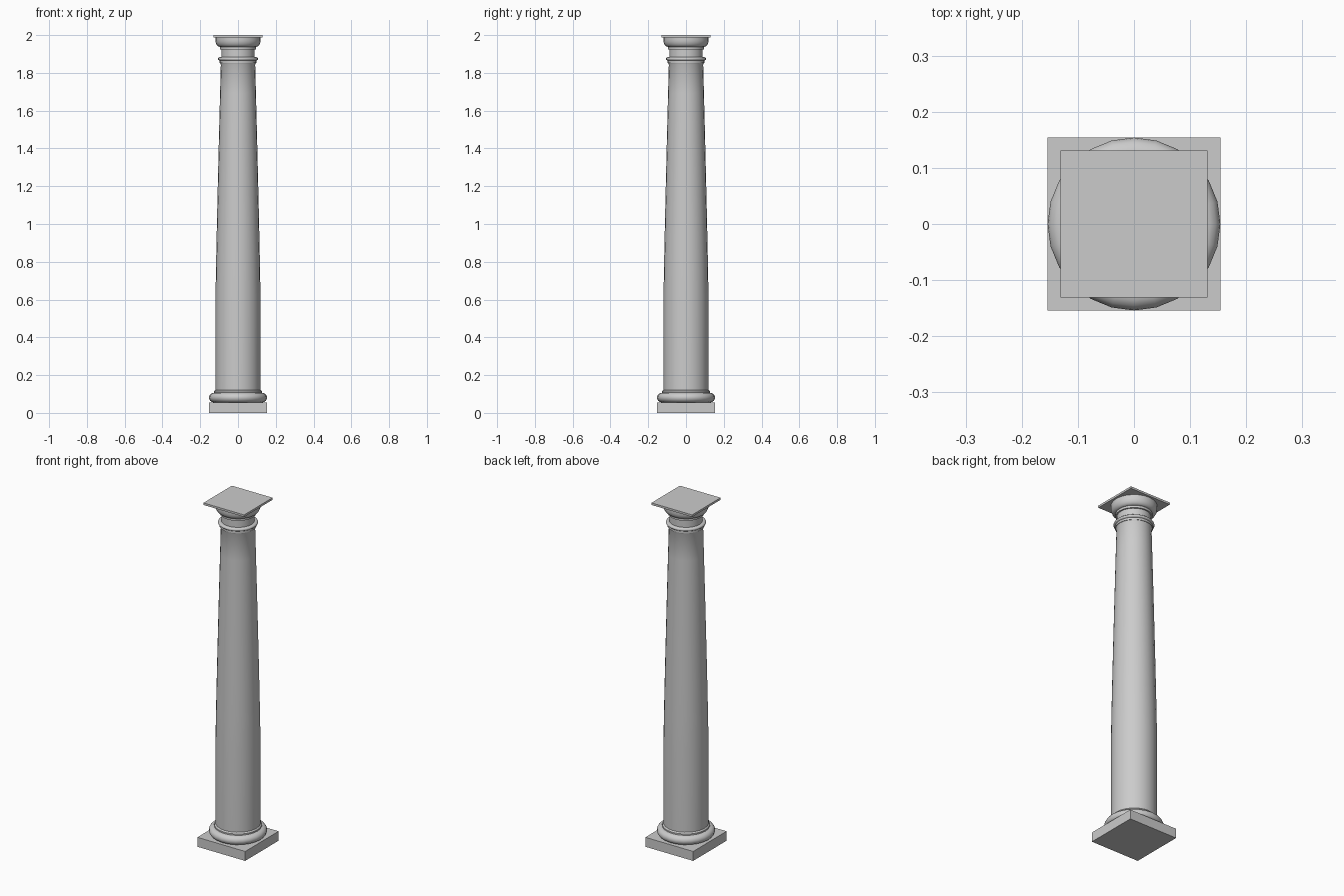
import bpy, math

if "Cube" in bpy.data.objects:
    bpy.data.objects.remove(bpy.data.objects["Cube"])

SIDES = 24


def slab(name, half, z0, z1):
    bpy.ops.mesh.primitive_cube_add(size=1, location=(0, 0, (z0 + z1) / 2))
    ob = bpy.context.object
    ob.name = name
    ob.scale = (2 * half, 2 * half, z1 - z0)
    bpy.ops.object.transform_apply(location=True, scale=True)
    return ob


def arc(r, z, rad_r, rad_z, a0, a1, n=8):
    """Elliptical arc of (radius, height) points, angles in degrees."""
    angles = [math.radians(a0 + (a1 - a0) * i / n) for i in range(n + 1)]
    return [(r + rad_r * math.cos(a), z + rad_z * math.sin(a)) for a in angles]


def turned(name, profile):
    """Revolve a bottom-to-top profile about z and cap both ends."""
    n = SIDES
    verts = [(r * math.cos(2 * math.pi * i / n), r * math.sin(2 * math.pi * i / n), z)
             for r, z in profile for i in range(n)]
    faces = [(k * n + i, k * n + (i + 1) % n, (k + 1) * n + (i + 1) % n, (k + 1) * n + i)
             for k in range(len(profile) - 1) for i in range(n)]
    last = (len(profile) - 1) * n
    faces += [tuple(reversed(range(n))), tuple(range(last, last + n))]
    me = bpy.data.meshes.new(name)
    me.from_pydata(verts, [], faces)
    ob = bpy.data.objects.new(name, me)
    bpy.context.collection.objects.link(ob)
    bpy.ops.object.select_all(action='DESELECT')
    ob.select_set(True)
    bpy.context.view_layer.objects.active = ob
    bpy.ops.object.shade_smooth_by_angle(angle=math.radians(35))
    return ob


# Base: square plinth, round torus and small fillet
slab("plinth", 0.154, 0.0, 0.055)
turned("base_torus", arc(0.126, 0.081, 0.028, 0.026, -90, 90))
turned("base_fillet", [(0.126, 0.105), (0.126, 0.115), (0.119, 0.122)])

# Shaft: straight lower third, then a gentle swelling taper to the neck
shaft = [(0.119, 0.11), (0.119, 0.62)]
for i in range(1, 9):
    t = i / 8
    shaft.append((0.119 - 0.028 * t ** 1.15, 0.62 + 1.225 * t))
turned("shaft", shaft + [(0.096, 1.855)])

# Neck ring: fillet below a rounded bead
turned("neck_fillet", [(0.098, 1.853), (0.098, 1.866)])
turned("neck_bead", arc(0.096, 1.874, 0.010, 0.009, -90, 90, 6))
turned("neck", [(0.088, 1.88), (0.088, 1.93)])

# Capital: fillet, flaring cushion and square top slab
turned("capital_fillet", [(0.096, 1.925), (0.096, 1.938)])
turned("capital_cushion", arc(0.096, 1.975, 0.024, 0.037, -90, 0) + [(0.120, 1.988)])
slab("top_slab", 0.131, 1.988, 2.0)
